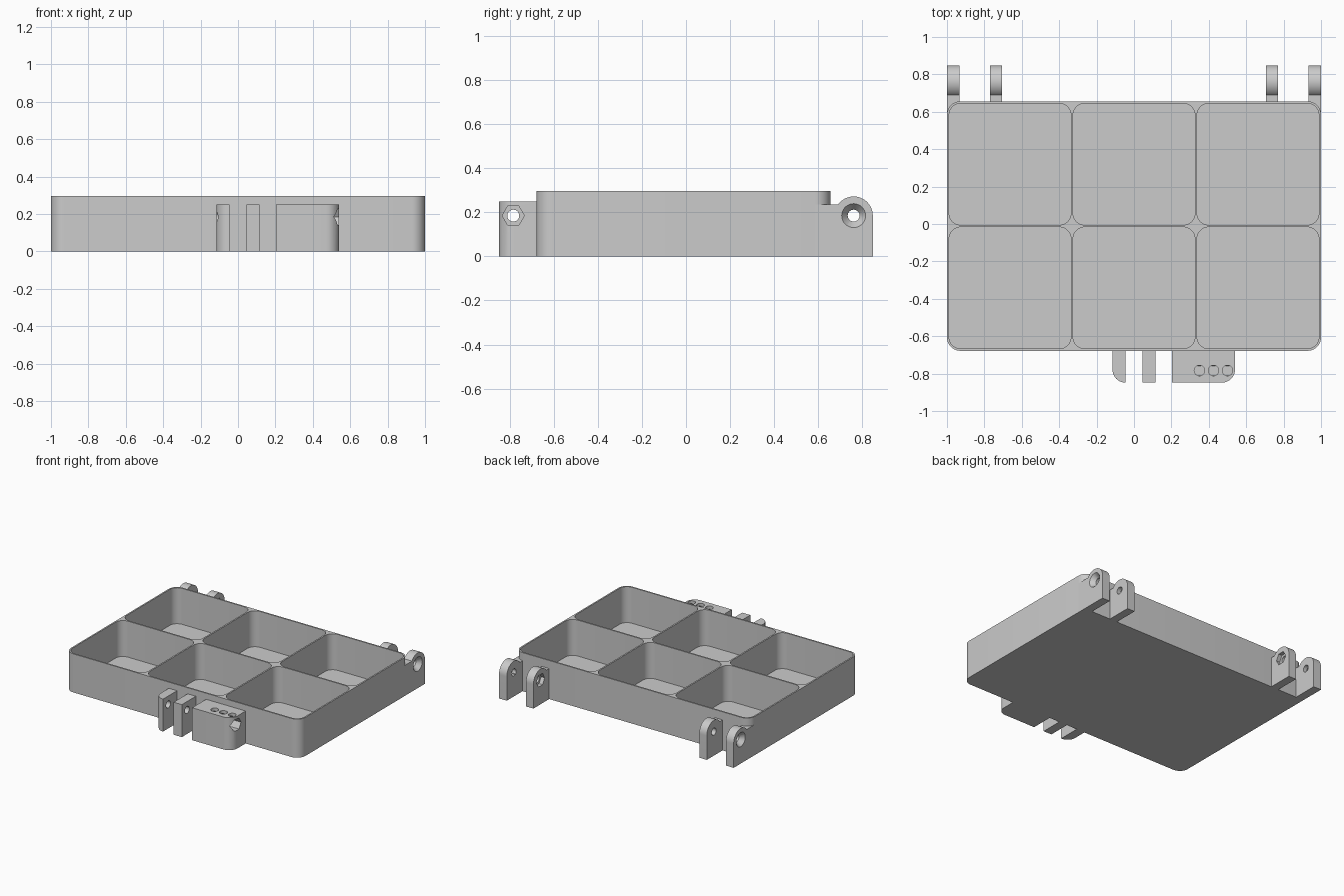
import bpy, bmesh, math
from mathutils import Matrix, Vector

if "Cube" in bpy.data.objects:
    bpy.data.objects.remove(bpy.data.objects["Cube"])

grey = bpy.data.materials.new("plain grey")
grey.use_nodes = True
grey.diffuse_color = (0.6, 0.6, 0.6, 1)
grey.node_tree.nodes["Principled BSDF"].inputs["Base Color"].default_value = (0.6, 0.6, 0.6, 1)


def add_object(name, bm):
    bmesh.ops.recalc_face_normals(bm, faces=bm.faces)
    mesh = bpy.data.meshes.new(name)
    bm.to_mesh(mesh)
    bm.free()
    mesh.materials.append(grey)
    obj = bpy.data.objects.new(name, mesh)
    bpy.context.collection.objects.link(obj)
    return obj


def prism(name, outline, start, end, axis="z"):
    """Extrude a 2D outline along z (outline in xy) or x (outline in yz)."""
    bm = bmesh.new()
    place = (lambda a, b, t: (a, b, t)) if axis == "z" else (lambda a, b, t: (t, a, b))
    face = bm.faces.new([bm.verts.new(place(a, b, start)) for a, b in outline])
    moved = bmesh.ops.extrude_face_region(bm, geom=[face])["geom"]
    shift = Vector(place(0, 0, end - start))
    bmesh.ops.translate(bm, vec=shift, verts=[v for v in moved if isinstance(v, bmesh.types.BMVert)])
    return add_object(name, bm)


def rounded_rect(x0, x1, y0, y1, radii, steps=10):
    """Outline with one radius per corner: back right, back left, front left, front right."""
    corners = [(x1, y1, -1, -1), (x0, y1, 1, -1), (x0, y0, 1, 1), (x1, y0, -1, 1)]
    points = []
    for i, ((x, y, sx, sy), r) in enumerate(zip(corners, radii)):
        if r == 0:
            points.append((x, y))
            continue
        for k in range(steps + 1):
            a = math.pi / 2 * (i + k / steps)
            points.append((x + r * (sx + math.cos(a)), y + r * (sy + math.sin(a))))
    return points


def rod(x0, x1, y, z, r0, r1=None, sides=32):
    """Cutter along x, round, conical or hexagonal with a corner on top."""
    bm = bmesh.new()
    turn = Matrix.Translation(((x0 + x1) / 2, y, z)) @ Matrix.Rotation(math.pi / 2, 4, "Y")
    turn = turn @ Matrix.Rotation(math.pi / 2 if sides == 32 else 0, 4, "Z")
    bmesh.ops.create_cone(bm, cap_ends=True, segments=sides, radius1=r0,
                          radius2=r0 if r1 is None else r1, depth=x1 - x0, matrix=turn)
    return add_object("cutter", bm)


def cut(obj, cutters):
    for c in cutters:
        c.hide_render = True
        mod = obj.modifiers.new("cut", "BOOLEAN")
        mod.operation, mod.solver, mod.object = "DIFFERENCE", "EXACT", c
    bpy.context.view_layer.update()
    mesh = bpy.data.meshes.new_from_object(obj.evaluated_get(bpy.context.evaluated_depsgraph_get()))
    obj.modifiers.clear()
    obj.data = mesh
    for c in cutters:
        bpy.data.objects.remove(c)


FRONT, BACK, END = -0.678, 0.656, 0.848
WALL, FLOOR, HEIGHT = 0.0115, 0.02, 0.297
CELL_X = (2 - 4 * WALL) / 3
CELL_Y = (BACK - FRONT - 3 * WALL) / 2


def cell_cutter(i, j):
    x = -1 + WALL + i * (CELL_X + WALL)
    y = FRONT + WALL + j * (CELL_Y + WALL)
    return prism("cutter", rounded_rect(x, x + CELL_X, y, y + CELL_Y, [0.062] * 4), FLOOR, 0.4)


# Tray with six compartments
tray = prism("tray", rounded_rect(-1, 1, FRONT, BACK, [0.072] * 4), 0, HEIGHT)
cut(tray, [cell_cutter(i, j) for i in range(3) for j in range(2)])
parts = [tray]

# Hinge lugs at the back
PIN_Z, PIN_R, LUG_R = 0.185, 0.027, 0.087
PIN_Y = END - LUG_R
SHOULDER = 0.235


def lug_outline(y0):
    last = math.pi - math.asin((SHOULDER - PIN_Z) / LUG_R)
    arc = [(PIN_Y + LUG_R * math.cos(last * k / 20), PIN_Z + LUG_R * math.sin(last * k / 20))
           for k in range(21)]
    return [(y0, 0), (END, 0)] + arc + [(y0, SHOULDER)]


for side, s in (("left", 1), ("right", -1)):
    def span(a, b):
        return sorted((s * a, s * b))

    outer = prism(f"outer_hinge_lug_{side}", lug_outline(BACK - 0.071), *span(0.934, 1), axis="x")
    sink = rod(*span(0.965, 1.001), PIN_Y, PIN_Z, *((PIN_R, 0.055) if s > 0 else (0.055, PIN_R)))
    cut(outer, [rod(*span(0.9, 1.1), PIN_Y, PIN_Z, PIN_R), sink, cell_cutter(2 if s > 0 else 0, 1)])

    inner = prism(f"inner_hinge_lug_{side}", lug_outline(BACK - 0.005), *span(0.707, 0.771), axis="x")
    cut(inner, [rod(*span(0.6, 0.8), PIN_Y, PIN_Z, PIN_R),
                rod(*span(0.69, 0.737), PIN_Y, PIN_Z, 0.05, sides=6)])
    parts += [outer, inner]

# Latch brackets and block at the front
LATCH_Y, LATCH_TOP, IN = -0.784, 0.25, FRONT + 0.005
for name, x0, x1, radii in (("latch_bracket_outer", -0.115, -0.045, (0, 0, 0.069, 0)),
                            ("latch_bracket_middle", 0.045, 0.115, (0, 0, 0, 0)),
                            ("latch_block", 0.203, 0.54, (0, 0, 0, 0.07))):
    part = prism(name, rounded_rect(x0, x1, -END, IN, radii), 0, LATCH_TOP)
    cutters = [rod(x0 - 0.1, x1 + 0.1, LATCH_Y, PIN_Z, PIN_R)]
    if name == "latch_block":
        # Hexagonal pocket with three sight holes above it
        cutters.append(rod(0.3, 0.6, LATCH_Y, PIN_Z, 0.05, sides=6))
        for x in (0.35, 0.425, 0.5):
            hole = [(x + 0.028 * math.cos(math.tau * k / 24), LATCH_Y + 0.028 * math.sin(math.tau * k / 24))
                    for k in range(24)]
            cutters.append(prism("cutter", hole, PIN_Z, 0.3))
    cut(part, cutters)
    parts.append(part)

# Smooth the rounded walls, keep the edges sharp
bpy.ops.object.select_all(action="DESELECT")
for part in parts:
    part.select_set(True)
bpy.context.view_layer.objects.active = tray
bpy.ops.object.shade_smooth_by_angle(angle=math.radians(30))
